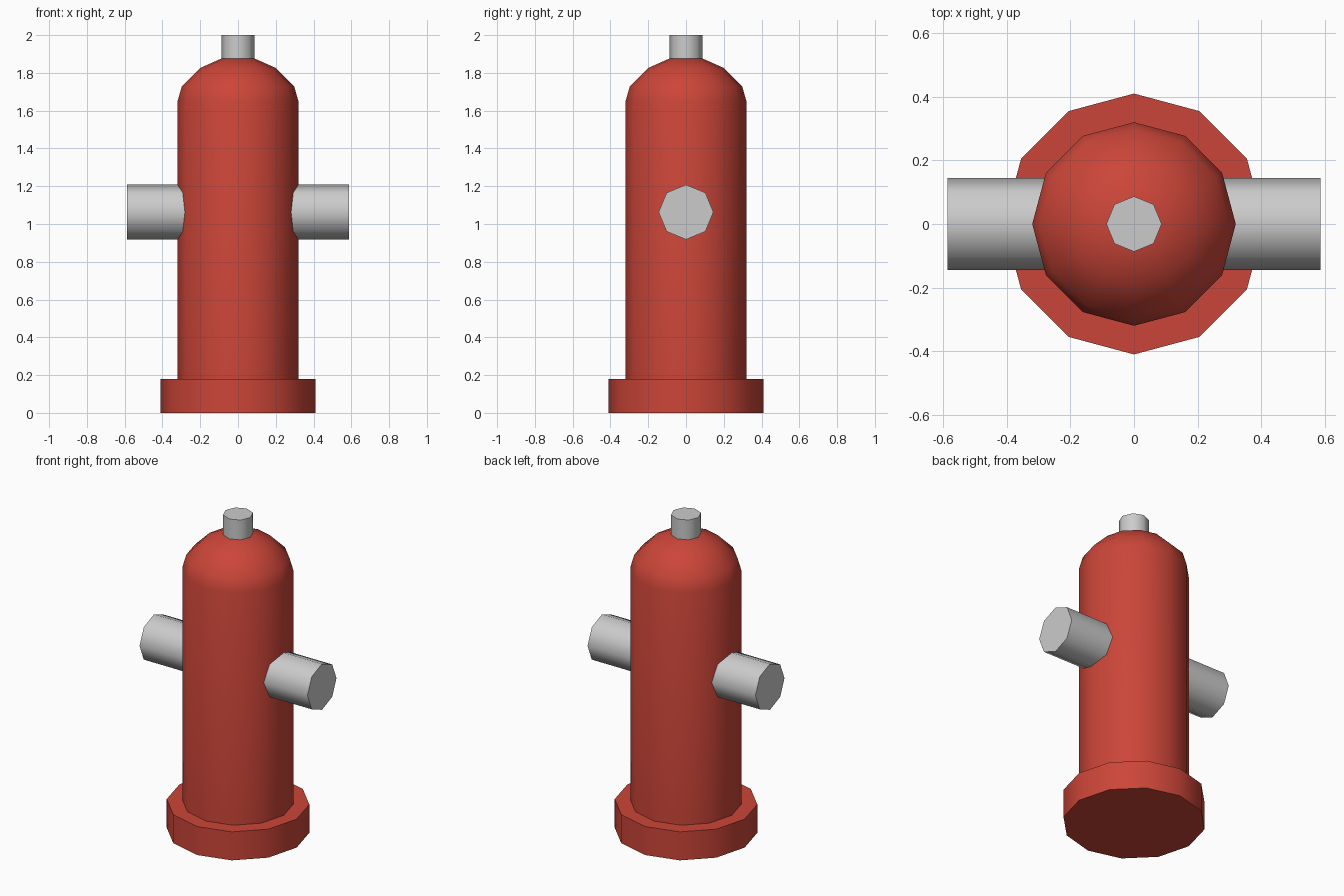
import bpy, bmesh
from math import cos, sin, pi, radians
from mathutils import Matrix

if "Cube" in bpy.data.objects:
    bpy.data.objects.remove(bpy.data.objects["Cube"])

red = bpy.data.materials.new("red_paint")
red.diffuse_color = (0.6, 0.06, 0.04, 1)
red.use_nodes = True
red.node_tree.nodes["Principled BSDF"].inputs["Base Color"].default_value = red.diffuse_color


def lathe(name, profile, sides, material=None, matrix=None):
    """Capped solid of revolution about z from (radius, height) points, bottom to top."""
    bm = bmesh.new()
    rings = [[bm.verts.new((r * cos(2 * pi * i / sides), r * sin(2 * pi * i / sides), z))
              for i in range(sides)] for r, z in profile]
    for low, high in zip(rings, rings[1:]):
        for i in range(sides):
            j = (i + 1) % sides
            bm.faces.new((low[i], low[j], high[j], high[i]))
    bm.faces.new(rings[0][::-1])
    bm.faces.new(rings[-1])
    if matrix:
        bm.transform(matrix)
    mesh = bpy.data.meshes.new(name)
    bm.to_mesh(mesh)
    bm.free()
    obj = bpy.data.objects.new(name, mesh)
    bpy.context.collection.objects.link(obj)
    if material:
        mesh.materials.append(material)
    bpy.ops.object.select_all(action='DESELECT')
    obj.select_set(True)
    bpy.context.view_layer.objects.active = obj
    bpy.ops.object.shade_smooth_by_angle(angle=radians(50))
    return obj


# Foot flange
lathe("base_flange", [(0.41, 0), (0.41, 0.18)], 12, red)

# Barrel with rounded dome
lathe("barrel", [(0.32, 0.17), (0.32, 1.65), (0.297, 1.73), (0.2, 1.826), (0.09, 1.875)], 12, red)

# Top operating nut
lathe("top_nut", [(0.087, 1.84), (0.087, 2.0)], 8)

# Side outlets
for side, sign in (("left", -1), ("right", 1)):
    turn = Matrix.Translation((0, 0, 1.063)) @ Matrix.Rotation(sign * pi / 2, 4, 'Y')
    lathe(side + "_outlet", [(0.145, 0.2), (0.145, 0.587)], 8, None, turn)
